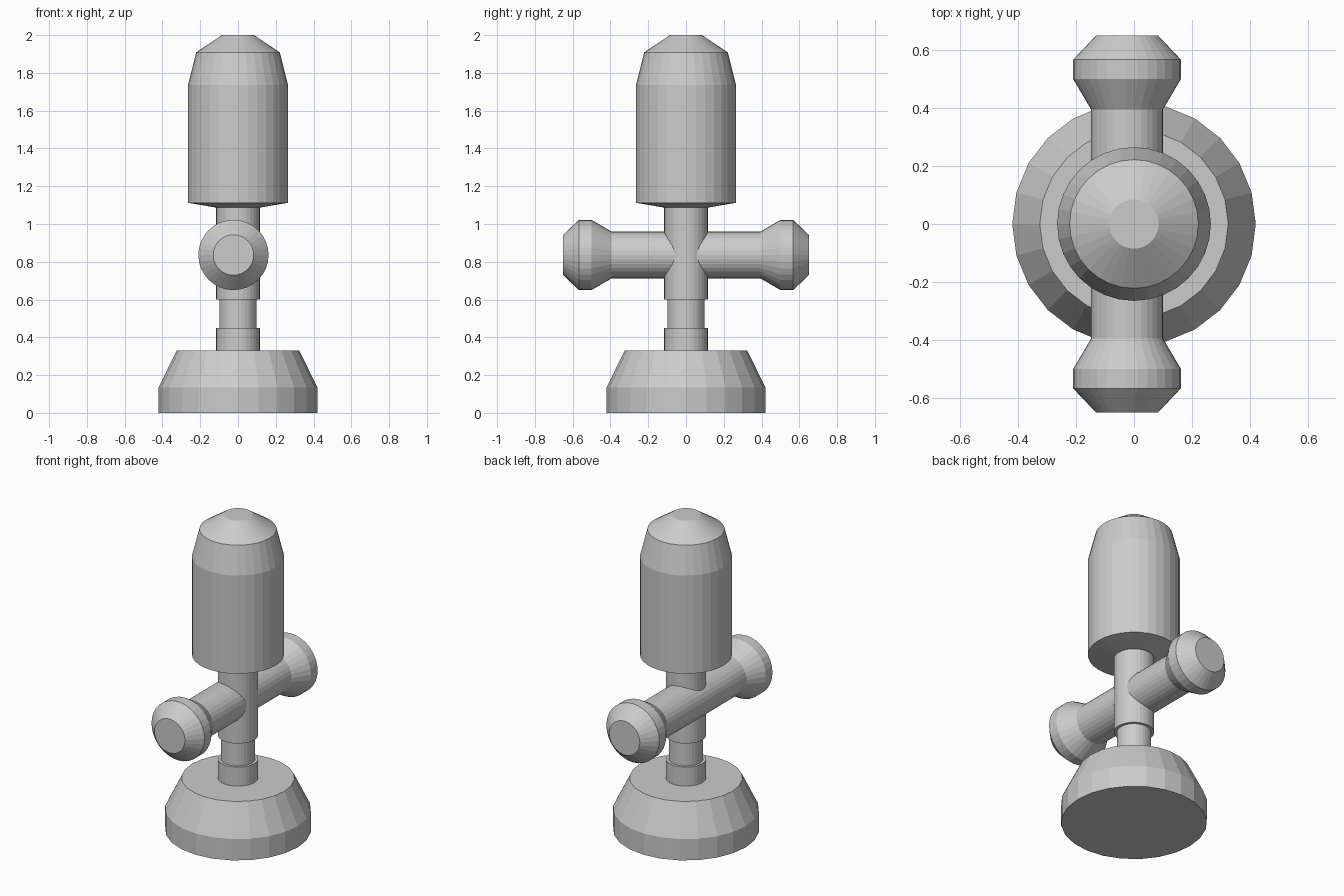
import bpy, bmesh, math
from mathutils import Matrix

if "Cube" in bpy.data.objects:
    bpy.data.objects.remove(bpy.data.objects["Cube"])


def lathe(name, profile, sides, matrix=Matrix()):
    """Closed solid of revolution about z from (radius, height) pairs, bottom to top."""
    bm = bmesh.new()
    rings = []
    for r, z in profile:
        rings.append([bm.verts.new((r * math.cos(2 * math.pi * i / sides),
                                    r * math.sin(2 * math.pi * i / sides), z))
                      for i in range(sides)])
    for a, b in zip(rings, rings[1:]):
        for i in range(sides):
            j = (i + 1) % sides
            bm.faces.new((a[i], a[j], b[j], b[i]))
    bm.faces.new(rings[0][::-1])
    bm.faces.new(rings[-1])
    bm.transform(matrix)
    bmesh.ops.recalc_face_normals(bm, faces=bm.faces)
    mesh = bpy.data.meshes.new(name)
    bm.to_mesh(mesh)
    bm.free()
    obj = bpy.data.objects.new(name, mesh)
    bpy.context.collection.objects.link(obj)
    return obj


# Heavy foot with a sloped shoulder
lathe("base", [(0.42, 0), (0.42, 0.135), (0.325, 0.33)], 24)

# Stem: lower collar, narrow neck and wider upper sleeve
lathe("stem", [(0.116, 0.33), (0.116, 0.45), (0.099, 0.45), (0.099, 0.60),
               (0.116, 0.60), (0.116, 1.09)], 32)

# Large rounded head
lathe("head", [(0.116, 1.087), (0.265, 1.112), (0.265, 1.735),
               (0.222, 1.908), (0.085, 2.0)], 32)

# Cross handle along y, with a flared knob at each end
half = [(0.124, 0.395), (0.186, 0.50), (0.186, 0.567), (0.107, 0.65)]
handle = [(r, -y) for r, y in reversed(half)] + half
lathe("cross_handle", handle, 32,
      Matrix.Translation((-0.024, 0, 0.836)) @ Matrix.Rotation(math.pi / 2, 4, 'X'))
